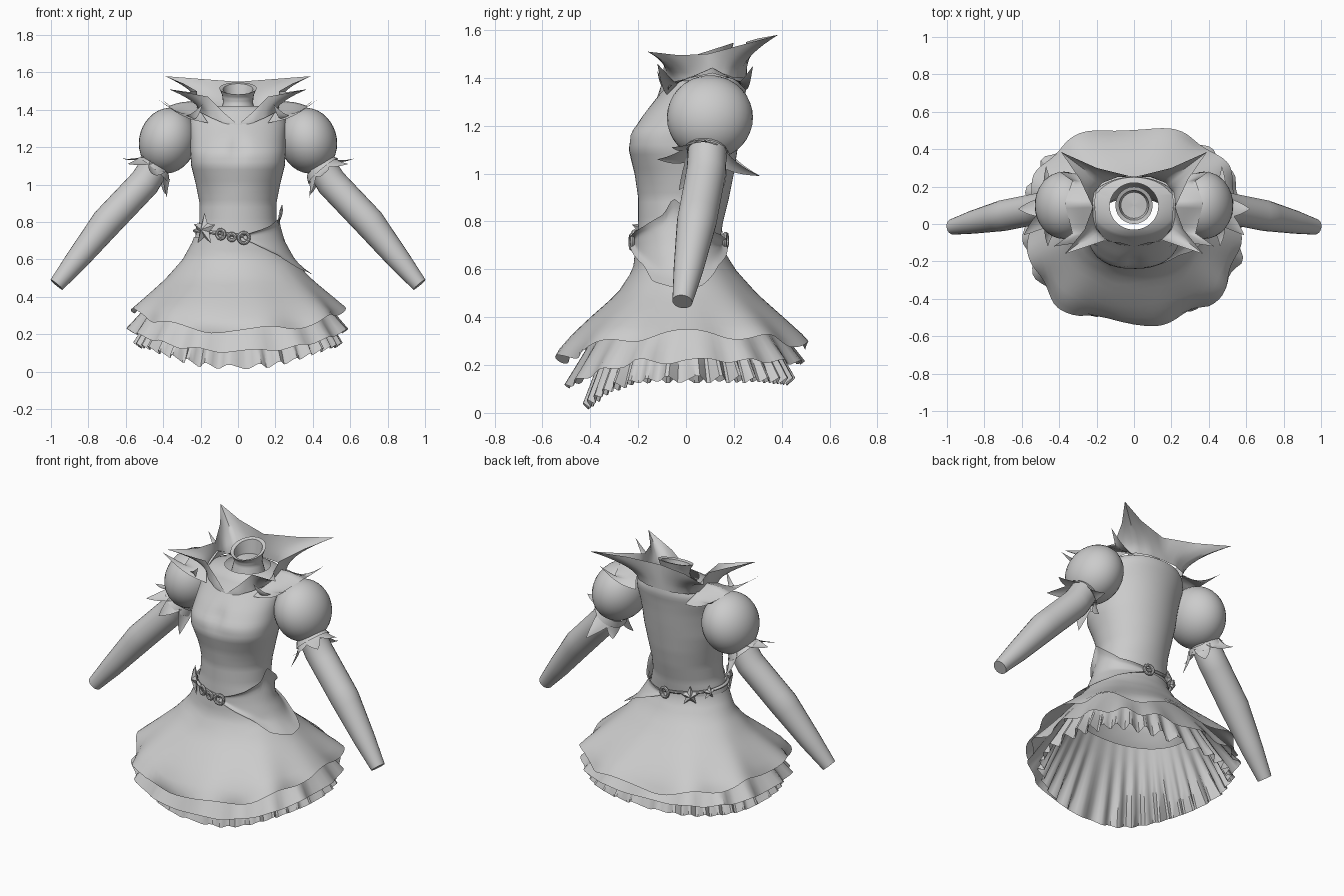
import bpy, bmesh, math, random
from mathutils import Vector, Matrix

if "Cube" in bpy.data.objects:
    bpy.data.objects.remove(bpy.data.objects["Cube"])
random.seed(4)

fabric = bpy.data.materials.new("grey_fabric")
fabric.use_nodes = True
fabric.diffuse_color = (0.6, 0.6, 0.6, 1)
fabric.node_tree.nodes["Principled BSDF"].inputs["Base Color"].default_value = (0.6, 0.6, 0.6, 1)


def finish(name, bm, angle=40):
    mesh = bpy.data.meshes.new(name)
    bm.to_mesh(mesh)
    bm.free()
    ob = bpy.data.objects.new(name, mesh)
    bpy.context.collection.objects.link(ob)
    mesh.materials.append(fabric)
    bpy.ops.object.select_all(action="DESELECT")
    ob.select_set(True)
    bpy.context.view_layer.objects.active = ob
    bpy.ops.object.shade_smooth_by_angle(angle=math.radians(angle))


def grid(name, fn, nu, nv, closed=True, cap=False, angle=40):
    """Surface from fn(u, v), with u around and v along."""
    bm = bmesh.new()
    cols = nu if closed else nu + 1
    rows = [[bm.verts.new(fn(i / nu, j / nv)) for i in range(cols)] for j in range(nv + 1)]
    for a, b in zip(rows, rows[1:]):
        for i in range(nu):
            k = (i + 1) % cols
            bm.faces.new((a[i], a[k], b[k], b[i]))
    if cap:
        bm.faces.new(rows[-1])
    bmesh.ops.remove_doubles(bm, verts=bm.verts, dist=0.0004)
    finish(name, bm, angle)


def interp(table, t):
    """Linear lookup in rows of (key, values...)."""
    if t <= table[0][0]:
        return table[0][1:]
    for a, b in zip(table, table[1:]):
        if t <= b[0]:
            f = (t - a[0]) / (b[0] - a[0])
            return [p + (q - p) * f for p, q in zip(a[1:], b[1:])]
    return table[-1][1:]


def spread(points, t):
    s = t * (len(points) - 1)
    i = min(int(s), len(points) - 2)
    return Vector(points[i]).lerp(Vector(points[i + 1]), s - i)


# Body outline: height, half width, front y, back y
BODY = [(.25, .60, -.52, .53), (.33, .56, -.46, .47), (.40, .49, -.39, .40), (.50, .38, -.28, .29),
        (.60, .29, -.215, .20), (.70, .235, -.205, .14), (.80, .207, -.20, .155), (.90, .205, -.20, .18),
        (1.0, .225, -.215, .20), (1.1, .25, -.24, .215), (1.17, .255, -.235, .225), (1.25, .255, -.18, .235),
        (1.32, .26, -.12, .245), (1.37, .25, -.08, .255), (1.40, .22, -.06, .25), (1.42, .13, -.03, .22)]


def oval(theta, rx, yf, yb, z, square=1.0):
    c, s = math.cos(theta), math.sin(theta)
    c = math.copysign(abs(c) ** square, c)
    s = math.copysign(abs(s) ** square, s)
    mid = (yf + yb) / 2
    return Vector((rx * c, mid + (yb - yf) / 2 * s, z))


def surface(theta, z, grow=0.0):
    """Body surface, squarer at the hem and at the bust."""
    rx, yf, yb = interp(BODY, z)
    flare = min(1, max(0, (.6 - z) / .25))
    bust = max(0, 1 - abs(z - 1.13) / .18) if math.sin(theta) < 0 else 0
    return oval(theta, rx + grow, yf - grow, yb + grow, z, 1 - .2 * flare - .2 * bust)


# Bodice, with a hollow between the two sides of the bust
def bodice(u, v):
    p = surface(u * math.tau, .62 + .80 * v)
    if p.y < 0:
        p.y += .02 * math.exp(-(p.x / .04) ** 2 - ((p.z - 1.2) / .06) ** 2)
    return p


grid("bodice", bodice, 64, 40)


# Skirt with a wavy hem
def hem(theta, front, side, back, power=2):
    s = math.sin(theta)
    return side + ((back if s > 0 else front) - side) * abs(s) ** power


def skirt(u, v):
    th = u * math.tau
    z = .72 + (hem(th, .22, .33, .28) + .018 * math.cos(9 * th) - .72) * v
    p = surface(th, z, .006)
    k = 1 + .045 * v ** 3 * math.cos(9 * th + .5)
    return Vector((p.x * k, p.y * k, z))


grid("skirt", skirt, 108, 14)


# Pleated ruffles under the skirt
def ruffle(name, top, size, heights, pleats, depth):
    jitter = [random.uniform(.5, 1.2) for _ in range(pleats)]

    def fn(u, v):
        th = u * math.tau
        a = surface(th, top, -.03)
        fold = math.sin(th * pleats) * jitter[int(u * pleats) % pleats] * depth * v
        b = oval(th, *size, hem(th, *heights) + .4 * fold, .8)
        p = a.lerp(b, v)
        return Vector((p.x * (1 + fold), p.y * (1 + fold), p.z))
    grid(name, fn, pleats * 6, 6)


ruffle("middle_ruffle", .44, (.58, -.50, .49), (.11, .22, .21), 16, .035)
ruffle("lower_ruffle", .48, (.54, -.42, .44), (.025, .14, .13, 3), 34, .04)

# Open neck with a slanted choker rim
NECK = [(0, .10, 1.36), (.4, .08, 1.44), (.6, .085, 1.48), (.75, .10, 1.515), (.8, .08, 1.51),
        (.95, .07, 1.45), (1, 0, 1.45)]


def neck(u, v):
    r, z = interp(NECK, v)
    s = math.sin(u * math.tau)
    return (r * math.cos(u * math.tau), .1 + r * s, z + .03 * s * max(0, z - 1.44) / .07)


grid("neck", neck, 24, 20)

# Flared collar with four points
BASE = [(0, -.12, 1.31), (.08, -.11, 1.33), (.15, -.08, 1.36), (.2, -.03, 1.385), (.215, .03, 1.39),
        (.22, .1, 1.4), (.21, .17, 1.4), (.17, .22, 1.4), (.09, .25, 1.4), (0, .255, 1.4)]
RIM = [(0, -.12, 1.32), (.07, -.10, 1.38), (.16, -.09, 1.47), (.37, -.16, 1.51), (.265, -.03, 1.495),
       (.22, .09, 1.5), (.29, .24, 1.54), (.39, .385, 1.58), (.2, .3, 1.565), (0, .25, 1.55)]


def collar(u, v):
    t = abs(2 * u - 1)
    a, b = spread(BASE, 1 - t), spread(RIM, 1 - t)
    p = a.lerp(b, v ** 1.5)
    p.z = a.z + (b.z - a.z) * v ** .85
    if u < .5:
        p.x = -p.x
    return p


grid("collar", collar, 72, 8, closed=False, angle=50)


def leaf(name, root, mid, tip, width, across):
    """Curved pointed petal with a shallow fold."""
    root, mid, tip, across = (Vector(p) for p in (root, mid, tip, across))

    def fn(u, v):
        p = root.lerp(mid, v).lerp(mid.lerp(tip, v), v)
        side = 2 * u - 1
        drop = (tip - mid).cross(across).normalized() * width * .2 * (1 - v) * side * side
        return p + across.normalized() * side * width * (1 - v) * (1 + .5 * v) + drop
    grid(name, fn, 4, 8, closed=False, angle=60)


ARM = [(0, .43, .09, 1.12, .08), (.15, .50, .085, 1.01, .083), (.45, .70, .045, .80, .083),
       (.75, .86, .01, .60, .062), (1, .97, -.015, .465, .042)]

# Shoulder epaulet edges, front to back
PAD_IN = [(.16, -.08, 1.33), (.2, -.02, 1.39), (.21, .11, 1.44), (.2, .2, 1.4), (.17, .25, 1.35)]
PAD_OUT = [(.43, -.12, 1.46), (.33, -.05, 1.385), (.37, .11, 1.42), (.33, .23, 1.385), (.40, .28, 1.45)]

for side, sx in (("left", 1), ("right", -1)):
    def m(p):
        return (p[0] * sx, p[1], p[2])

    # Puffed sleeve
    bm = bmesh.new()
    bmesh.ops.create_uvsphere(bm, u_segments=32, v_segments=18, radius=1)
    bm.transform(Matrix.Translation(m((.375, .1, 1.235))) @ Matrix.Rotation(-.3 * sx, 4, "Y")
                 @ Matrix.Diagonal((.153, .18, .178, 1)))
    finish(side + "_puff_sleeve", bm)

    # Long lower sleeve
    axis = Vector((.64, -.12, -.76)).normalized()
    a1 = axis.cross(Vector((0, 1, 0))).normalized()
    a2 = axis.cross(a1)

    def arm(u, v):
        x, y, z, r = interp(ARM, v)
        th = u * math.tau
        return m(Vector((x, y, z)) + (a1 * math.cos(th) + a2 * math.sin(th)) * r)
    grid(side + "_sleeve", arm, 24, 20, cap=True)

    # Cuff band and its curled petals
    centre = Vector((.445, .085, 1.085))

    def cuff(u, v):
        th = u * math.tau
        r = .084 + .02 * v
        return m(centre + axis * (.035 * v - .02) + (a1 * math.cos(th) + a2 * math.sin(th)) * r)
    grid(side + "_cuff", cuff, 24, 2)
    tips = [(.62, .08, 1.14), (.59, -.06, 1.11), (.46, -.12, 1.06), (.38, -.03, .93),
            (.39, .16, .95), (.47, .31, .99)]
    for i, tip in enumerate(tips):
        d = Vector(tip) - centre
        d = (d - axis * d.dot(axis)).normalized()
        root = centre + d * .08
        mid = root + d * .04 + axis * .05
        leaf(f"{side}_cuff_petal_{i}", m(root), m(mid), m(tip), .05, m(axis.cross(d)))

    # Pointed epaulet with upturned corners
    def epaulet(u, v):
        p = spread(PAD_IN, u).lerp(spread(PAD_OUT, u), v)
        p.z += math.sin(v * math.pi) * (.012 - .04 * abs(2 * u - 1))
        return m(p)
    grid(side + "_epaulet", epaulet, 24, 8, closed=False, angle=60)
    leaf(side + "_shoulder_tip", m((.26, -.07, 1.36)), m((.23, -.10, 1.36)), m((.19, -.12, 1.43)),
         .03, m((1, .3, .3)))

# Asymmetric hip panel
TOP = [(-1.45, .73), (-.8, .78), (-.35, .83), (-.2, .90), (.1, .85), (.7, .76), (1.4, .72)]
LOW = [(-1.45, .71), (-.8, .62), (-.5, .55), (-.1, .52), (.2, .53), (.7, .62), (1.4, .70)]


def panel(u, v):
    th = -1.45 + 2.85 * u
    top, low = interp(TOP, th)[0], interp(LOW, th)[0]
    return surface(th, low + (top - low) * v, .014 + .02 * abs(2 * v - 1) ** 6)


grid("hip_panel", panel, 40, 12, closed=False)


# Chain belt with rings and stars
def belt(u, v):
    th = 1.4 + (math.tau - 2.85) * u
    z = .725 + .03 * math.sin(u * math.pi)
    a = v * math.tau
    return surface(th, z + .009 * math.sin(a), .012 + .009 * math.cos(a))


grid("belt", belt, 48, 8, closed=False)


def facing(theta, z):
    p = surface(theta, z, .025)
    n = Vector((p.x, p.y, 0)).normalized()
    return Matrix.Translation(p) @ n.to_track_quat("Z", "Y").to_matrix().to_4x4()


def ring(name, theta, z, radius):
    base = facing(theta, z)

    def fn(u, v):
        a, b = u * math.tau, v * math.tau
        r = radius + .009 * math.cos(b)
        return base @ Vector((r * math.cos(a), r * math.sin(a), .009 * math.sin(b)))
    grid(name, fn, 20, 8)


def star(name, theta, z, radius):
    bm = bmesh.new()
    rim = []
    for i in range(10):
        a = i * math.pi / 5 + .3
        r = radius * (1 if i % 2 == 0 else .45)
        rim.append(bm.verts.new((r * math.cos(a), r * math.sin(a), 0)))
    for h in (.025, -.015):
        hub = bm.verts.new((0, 0, h))
        for i in range(10):
            bm.faces.new((rim[i], rim[(i + 1) % 10], hub))
    bmesh.ops.recalc_face_normals(bm, faces=bm.faces)
    bm.transform(facing(theta, z))
    finish(name, bm, 20)


for i, (theta, z, r) in enumerate([(-1.45, .715, .028), (-1.7, .72, .018), (-1.95, .735, .024), (1.45, .72, .028)]):
    ring(f"belt_ring_{i}", theta, z, r)
for i, (theta, z, r) in enumerate([(-2.4, .76, .09), (2.1, .73, .06), (2.6, .75, .045)]):
    star(f"belt_star_{i}", theta, z, r)
